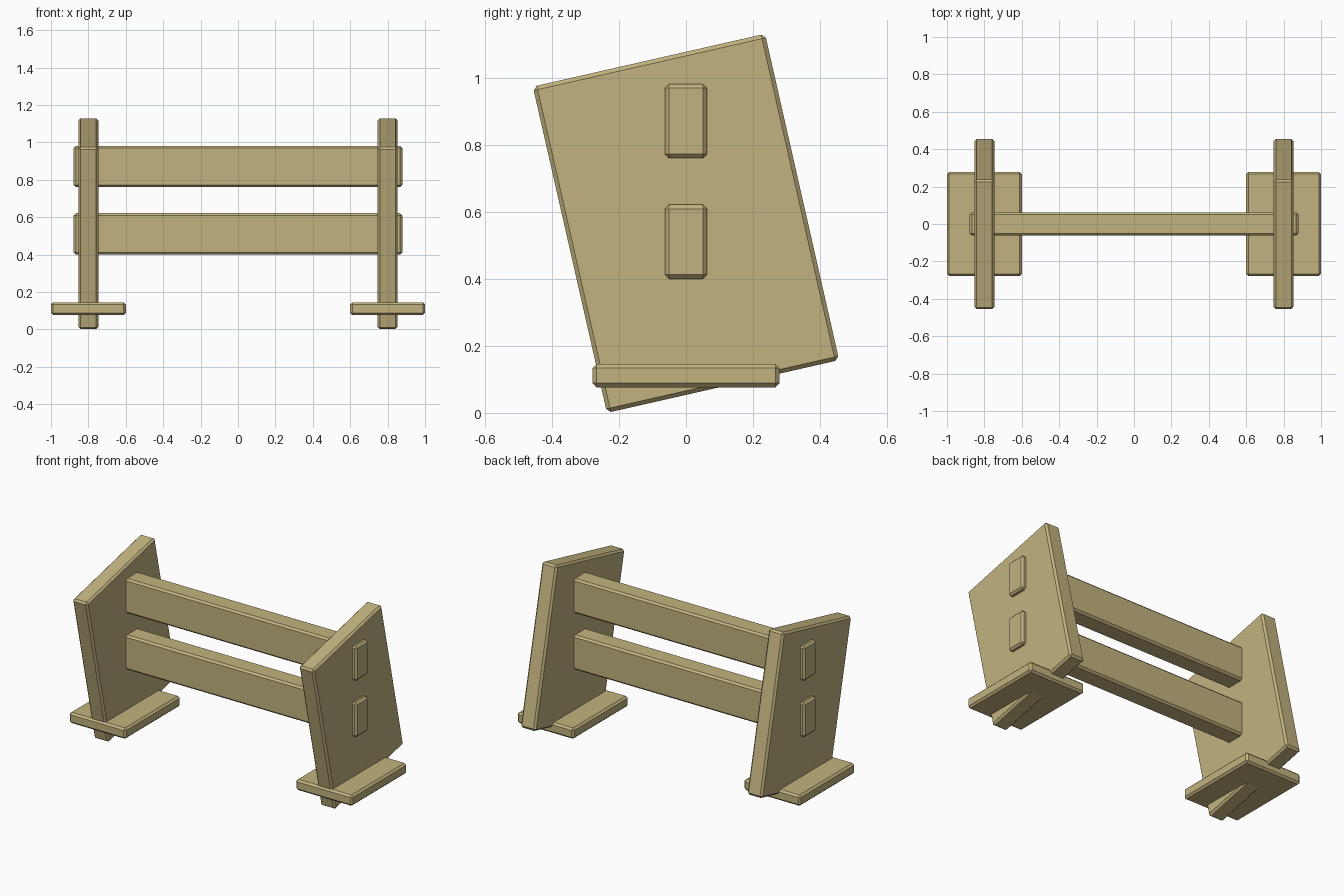
import bpy, bmesh
from math import radians
from mathutils import Matrix

if "Cube" in bpy.data.objects:
    bpy.data.objects.remove(bpy.data.objects["Cube"])

wood = bpy.data.materials.new("pale_wood")
wood.diffuse_color = (0.54, 0.45, 0.21, 1)
wood.use_nodes = True
wood.node_tree.nodes["Principled BSDF"].inputs["Base Color"].default_value = wood.diffuse_color


def plank(name, center, size, tilt=0.0):
    """Box with chamfered edges, tilted about x."""
    bm = bmesh.new()
    bmesh.ops.create_cube(bm, size=1, matrix=Matrix.Diagonal((*size, 1)))
    bmesh.ops.bevel(bm, geom=bm.edges[:], offset=0.012, segments=1,
                    affect='EDGES')
    mesh = bpy.data.meshes.new(name)
    bm.to_mesh(mesh)
    bm.free()
    mesh.materials.append(wood)
    obj = bpy.data.objects.new(name, mesh)
    obj.location = center
    obj.rotation_euler.x = radians(tilt)
    bpy.context.collection.objects.link(obj)
    return obj


# Leaning end panels and their flat feet
for side, sx in (("left", -1), ("right", 1)):
    plank(f"{side}_end_panel", (sx * 0.80, 0, 0.566), (0.106, 0.711, 0.999), 12.8)
    plank(f"{side}_foot", (sx * 0.80, 0, 0.111), (0.40, 0.558, 0.069))

# Cross rails passing through both panels
for name, z in (("lower_rail", 0.511), ("upper_rail", 0.871)):
    plank(name, (0, 0, z), (1.758, 0.125, 0.221))
